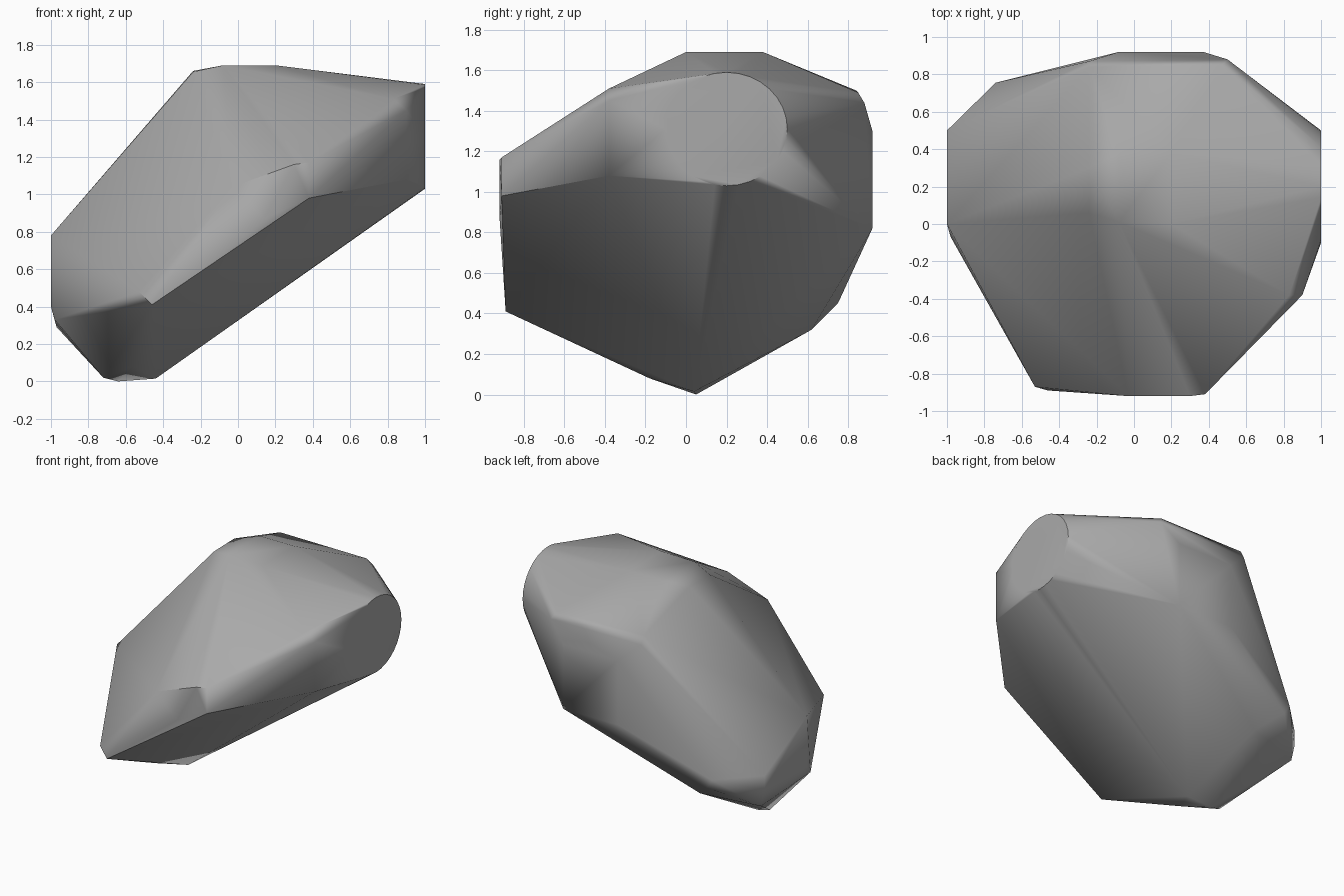
import bpy, bmesh, math

cube = bpy.data.objects.get("Cube")
if cube:
    bpy.data.objects.remove(cube, do_unlink=True)

# Corner points of the boulder, grouped by region
crown = [(-.08, .01, 1.69), (.2, 0, 1.69), (.2, .38, 1.69), (-.08, .38, 1.69),
         (-.24, .06, 1.655), (-.24, .3, 1.66)]
shoulder = [(.83, -.38, 1.51), (.9, -.38, 1.45), (.9, -.38, 1.08)]
front = [(.38, -.91, 1.17), (.38, -.91, .98), (.3, -.92, 1.16), (-.03, -.92, 1.04),
         (.14, -.92, .87), (-.53, -.87, .48), (-.46, -.89, .41)]
back = [(-.24, .84, 1.5), (-.24, .87, 1.44), (.47, .85, 1.49), (.5, .88, 1.44)]
back += [(x, .92, z) for x in (-.08, .37) for z in (.82, 1.3)]
low_end = [(-1, 0, .78), (-1, 0, .4), (-.98, -.07, .33), (-1, .5, .525), (-1, .5, .42),
           (-.97, .5, .29), (-.74, .755, .52), (-.7, .75, .45), (-.55, .62, .32)]
base = [(-.44, .04, .015), (-.64, .05, 0), (-.72, .04, .02), (-.56, -.18, .08)]

# Flat oval cut on the high end
steps = 32
oval = [(1, .2 + .3 * math.cos(t), 1.31 + .28 * math.sin(t))
        for t in (2 * math.pi * i / steps for i in range(steps))]

# Wrap everything in one convex skin and merge the coplanar triangles
bm = bmesh.new()
for p in crown + shoulder + front + back + low_end + base + oval:
    bm.verts.new(p)
hull = bmesh.ops.convex_hull(bm, input=bm.verts[:])
loose = [v for v in bm.verts if not v.link_faces]
bmesh.ops.delete(bm, geom=loose, context='VERTS')
bmesh.ops.dissolve_limit(bm, angle_limit=math.radians(1.5), verts=bm.verts[:], edges=bm.edges[:])
bmesh.ops.recalc_face_normals(bm, faces=bm.faces[:])
mesh = bpy.data.meshes.new("boulder")
bm.to_mesh(mesh)
bm.free()
boulder = bpy.data.objects.new("boulder", mesh)
bpy.context.collection.objects.link(boulder)

# Stone colour
stone = bpy.data.materials.new("grey stone")
stone.use_nodes = True
colour = (.4, .4, .4, 1)
stone.diffuse_color = colour
stone.node_tree.nodes["Principled BSDF"].inputs["Base Color"].default_value = colour
mesh.materials.append(stone)

# Soft worn edges with flat facets
bpy.context.view_layer.objects.active = boulder
boulder.select_set(True)
bpy.ops.object.shade_smooth_by_angle(angle=math.radians(50))
weighted = boulder.modifiers.new("worn edges", 'WEIGHTED_NORMAL')
weighted.keep_sharp = True
